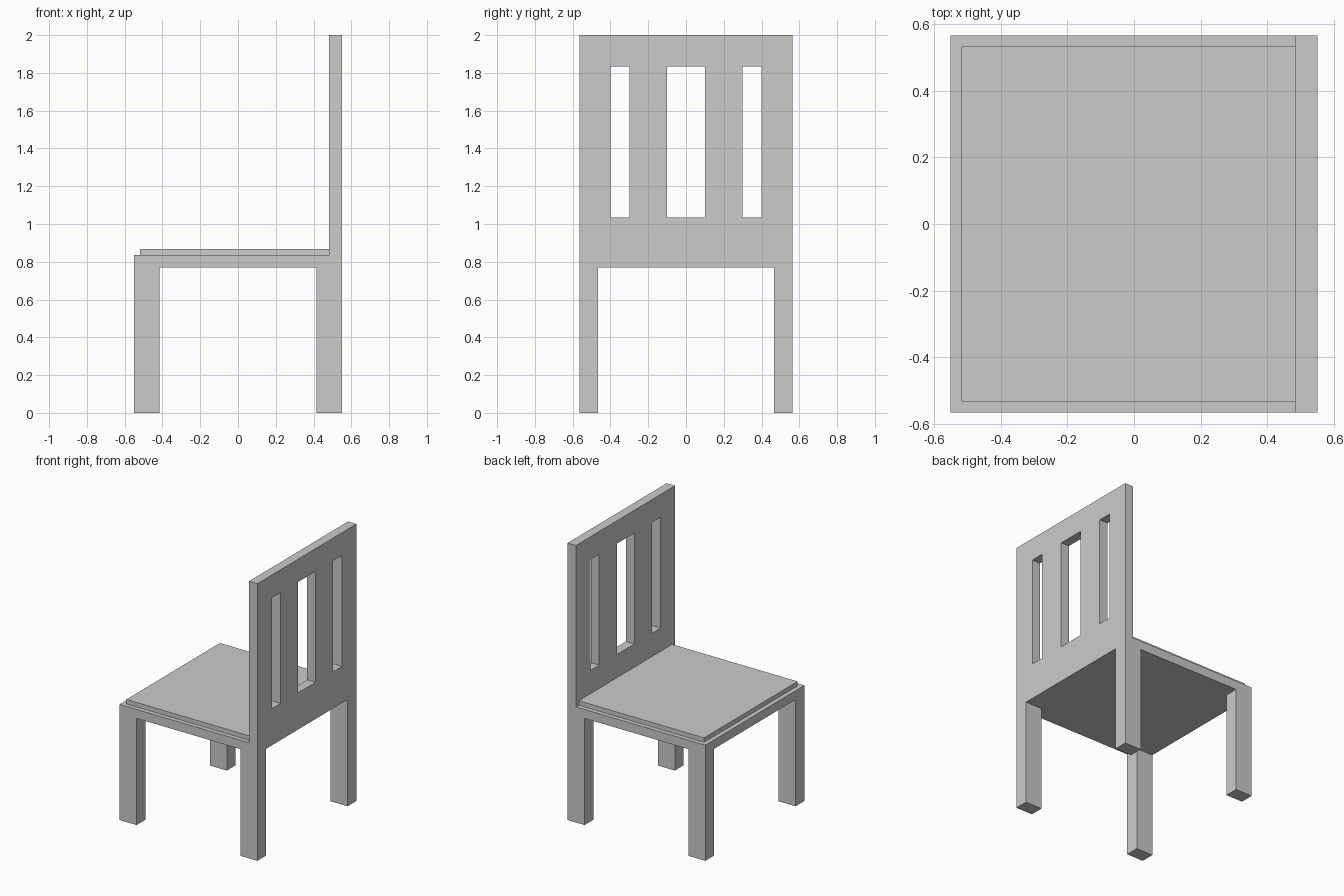
import bpy
from mathutils import Vector

if "Cube" in bpy.data.objects:
    bpy.data.objects.remove(bpy.data.objects["Cube"])


def box(name, lo, hi):
    """Axis-aligned box between two corners."""
    lo, hi = Vector(lo), Vector(hi)
    bpy.ops.mesh.primitive_cube_add(size=1, location=(lo + hi) / 2)
    ob = bpy.context.object
    ob.name = name
    ob.scale = hi - lo
    bpy.ops.object.transform_apply(location=False, rotation=False, scale=True)
    return ob


X, Y = 0.55, 0.565               # half extents
LEG_X, LEG_Y = 0.135, 0.10       # leg section
SEAT_BOTTOM, SEAT_TOP = 0.77, 0.835
BACK_X = 0.483                   # inner face of the backrest

# Seat and raised seat pad
box("seat", (-X, -Y, SEAT_BOTTOM), (X, Y, SEAT_TOP))
box("seat_pad", (-0.518, -0.533, SEAT_TOP), (BACK_X, 0.533, 0.867))

# Four legs
for x_name, sx in (("front", -1), ("back", 1)):
    for y_name, sy in (("right", -1), ("left", 1)):
        x = sorted((sx * X, sx * (X - LEG_X)))
        y = sorted((sy * Y, sy * (Y - LEG_Y)))
        box(f"{x_name}_{y_name}_leg", (x[0], y[0], 0), (x[1], y[1], SEAT_BOTTOM))

# Backrest with three vertical slots cut through
back = box("backrest", (BACK_X, -Y, SEAT_TOP), (X, Y, 2.0))
for y0, y1 in ((-0.4, -0.3), (-0.1, 0.1), (0.3, 0.4)):
    cutter = box("slot_cutter", (BACK_X - 0.1, y0, 1.035), (X + 0.1, y1, 1.835))
    cutter.hide_render = True
    mod = back.modifiers.new("slot", 'BOOLEAN')
    mod.operation = 'DIFFERENCE'
    mod.solver = 'EXACT'
    mod.object = cutter
    bpy.context.view_layer.objects.active = back
    bpy.ops.object.modifier_apply(modifier=mod.name)
    bpy.data.objects.remove(cutter)
